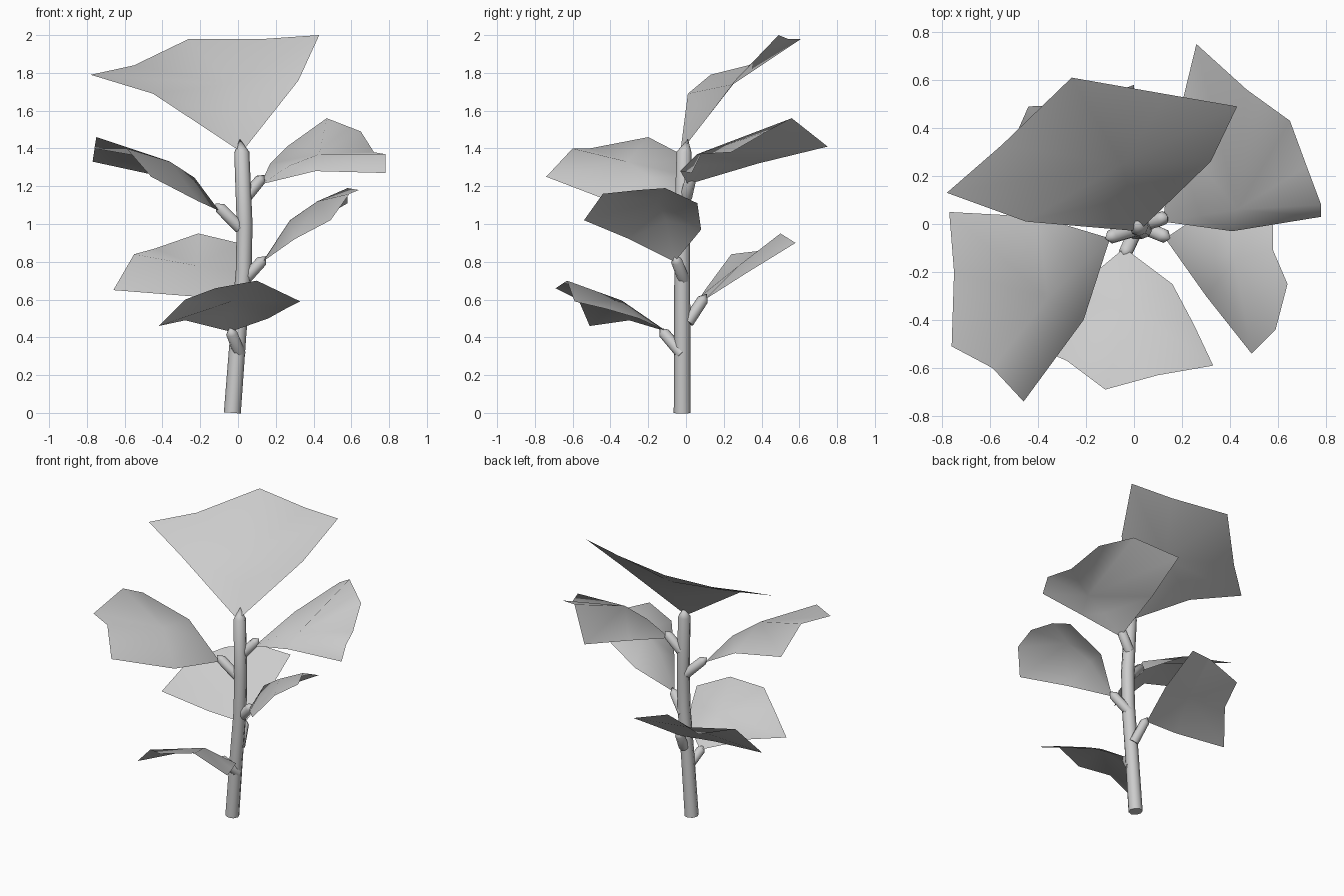
import bpy
import bmesh
from mathutils import Vector

if "Cube" in bpy.data.objects:
    bpy.data.objects.remove(bpy.data.objects["Cube"], do_unlink=True)


def make_material(name, colour):
    mat = bpy.data.materials.new(name)
    mat.use_nodes = True
    mat.diffuse_color = colour
    mat.node_tree.nodes["Principled BSDF"].inputs["Base Color"].default_value = colour
    return mat


grey = make_material("plain grey", (0.6, 0.6, 0.6, 1))


def finish(name, bm):
    """Turn a bmesh into a smooth shaded object."""
    mesh = bpy.data.meshes.new(name)
    bm.to_mesh(mesh)
    bm.free()
    mesh.materials.append(grey)
    obj = bpy.data.objects.new(name, mesh)
    bpy.context.collection.objects.link(obj)
    bpy.ops.object.select_all(action="DESELECT")
    obj.select_set(True)
    bpy.context.view_layer.objects.active = obj
    bpy.ops.object.shade_smooth_by_angle(angle=1.2)


def add_tube(name, path, radii, sides=8):
    """Sweep a round section along a path; the far end closes to a point."""
    bm = bmesh.new()
    path = [Vector(p) for p in path]
    rings = []
    for i, (centre, radius) in enumerate(zip(path, radii)):
        along = path[min(i + 1, len(path) - 1)] - path[max(i - 1, 0)]
        turn = Vector((0, 0, 1)).rotation_difference(along)
        ring = bmesh.ops.create_circle(bm, segments=sides, radius=radius)["verts"]
        for v in ring:
            v.co = centre + turn @ v.co
        rings.append(ring)
    for low, high in zip(rings, rings[1:]):
        for k in range(sides):
            n = (k + 1) % sides
            bm.faces.new((low[k], low[n], high[n], high[k]))
    bm.faces.new(rings[0][::-1])
    bmesh.ops.remove_doubles(bm, verts=bm.verts, dist=0.0005)
    bmesh.ops.recalc_face_normals(bm, faces=bm.faces)
    finish(name, bm)


def add_twig(name, start, end):
    """Short side shoot with a tapered tip."""
    start, end = Vector(start), Vector(end)
    path = [start, start.lerp(end, 0.8), end]
    add_tube(name, path, [0.032, 0.03, 0])


def add_leaf(name, centre, outline, bulge=0.0):
    """Thin leaf: faces around a middle rib that may arch near the base."""
    bm = bmesh.new()
    hub = bm.verts.new(centre)
    base, *rim = [bm.verts.new(p) for p in outline]
    arch = bm.verts.new((base.co + hub.co) / 2 + Vector((0, 0, bulge)))
    for a, b in zip(rim, rim[1:]):
        bm.faces.new((hub, a, b))
    for side in (rim[0], rim[-1]):
        bm.faces.new((arch, base, side))
        bm.faces.new((arch, side, hub))
    bmesh.ops.recalc_face_normals(bm, faces=bm.faces)
    if sum(f.normal.z * f.calc_area() for f in bm.faces) < 0:
        bmesh.ops.reverse_faces(bm, faces=bm.faces)
    finish(name, bm)


# Main stem, leaning slightly and ending in a bud
add_tube("stem",
         [(-.03, -.02, 0), (0, -.02, .4), (.03, -.02, .75), (.035, -.02, 1),
          (.02, -.01, 1.38), (.01, .01, 1.45)],
         [.045, .043, .042, .042, .04, 0])

# Side shoots that carry the leaves
add_twig("front_twig", (.01, -.02, .31), (-.045, -.14, .45))
add_twig("back_twig", (.01, .01, .48), (-.02, .11, .63))
add_twig("front_left_twig", (.03, -.01, .7), (.15, -.06, .83))
add_twig("front_right_twig", (.01, -.02, .98), (-.12, -.06, 1.11))
add_twig("back_left_twig", (.04, 0, 1.14), (.14, .03, 1.26))

# Leaves, each outline starting at its base
add_leaf("top_leaf", (-.05, .25, 1.74),
         [(.02, -.03, 1.38), (.32, .26, 1.76), (.43, .49, 2), (.14, .54, 1.98),
          (-.26, .61, 1.98), (-.55, .33, 1.84), (-.78, .13, 1.79), (-.45, .01, 1.69)])

add_leaf("back_left_leaf", (.43, .06, 1.37),
         [(.12, .01, 1.21), (.41, -.03, 1.28), (.78, .03, 1.27), (.78, .08, 1.37),
          (.72, .24, 1.38), (.65, .43, 1.49), (.47, .56, 1.56), (.26, .75, 1.41),
          (.17, .38, 1.32)], bulge=.02)

add_leaf("front_right_leaf", (-.36, -.31, 1.33),
         [(-.1, -.06, 1.07), (-.21, -.4, 1.12), (-.46, -.74, 1.25), (-.59, -.6, 1.4),
          (-.76, -.51, 1.4), (-.75, -.2, 1.46), (-.77, .05, 1.33), (-.4, .03, 1.25)],
         bulge=.045)

add_leaf("front_left_leaf", (.42, -.15, 1.12),
         [(.13, -.06, .8), (.3, -.3, .92), (.49, -.54, 1.02), (.59, -.44, 1.16),
          (.64, -.25, 1.18), (.58, -.11, 1.19), (.58, .06, 1.11), (.34, .08, .97)],
         bulge=.06)

add_leaf("back_leaf", (-.22, .28, .78),
         [(-.02, .1, .6), (.01, .32, .74), (0, .58, .9), (-.21, .5, .95),
          (-.44, .49, .87), (-.55, .24, .84), (-.66, .1, .65), (-.28, .08, .62)])

add_leaf("front_leaf", (-.02, -.34, .595),
         [(-.04, -.1, .43), (.16, -.25, .5), (.25, -.42, .55), (.33, -.59, .59),
          (.1, -.63, .7), (-.12, -.69, .66), (-.28, -.57, .6), (-.42, -.51, .46),
          (-.28, -.3, .49)])
